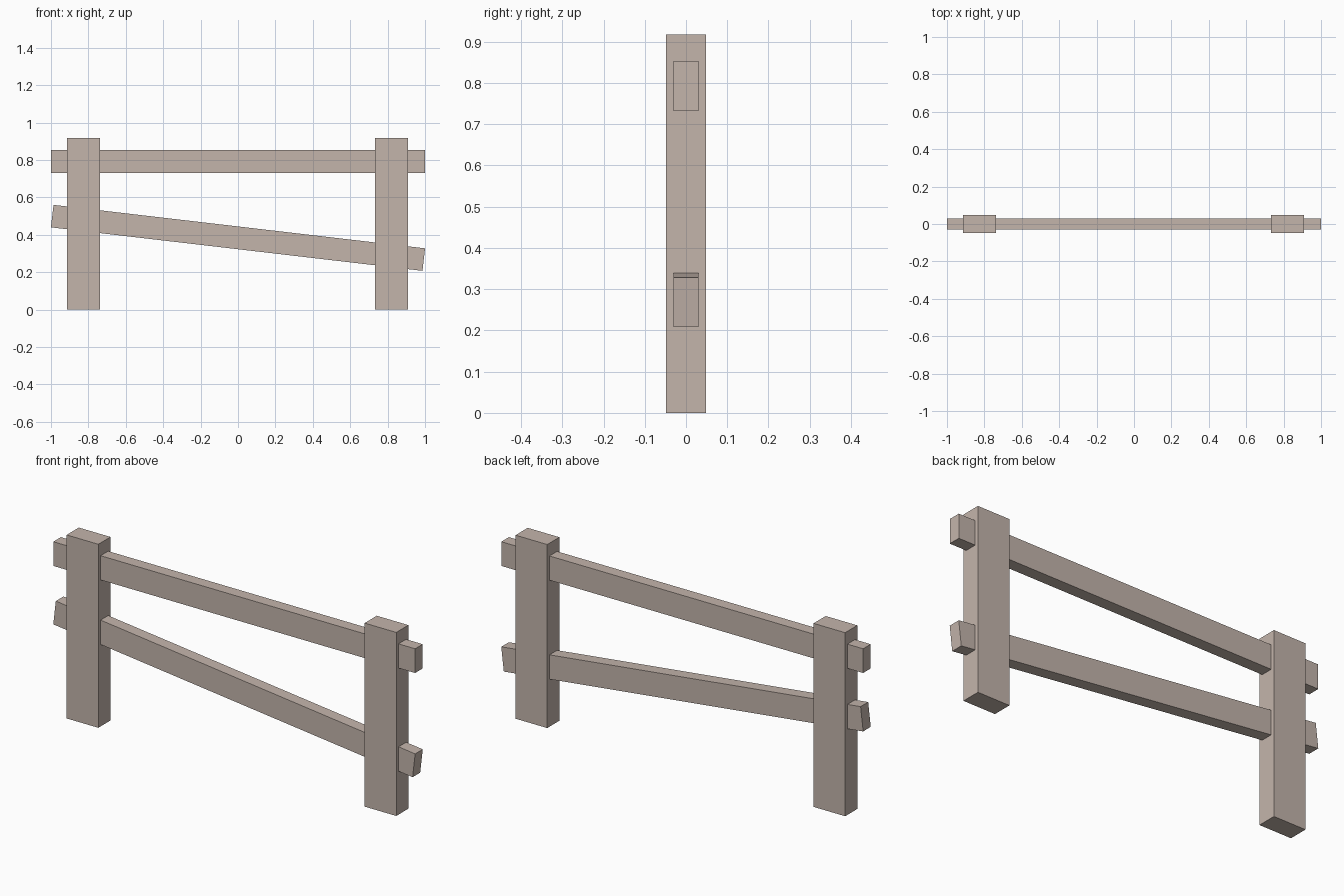
import bpy, bmesh, math
from mathutils import Matrix

if "Cube" in bpy.data.objects:
    bpy.data.objects.remove(bpy.data.objects["Cube"])

wood = bpy.data.materials.new("weathered_wood")
wood.diffuse_color = (0.55, 0.46, 0.41, 1)
wood.use_nodes = True
wood.node_tree.nodes["Principled BSDF"].inputs["Base Color"].default_value = wood.diffuse_color


def beam(name, centre, size, tilt=0.0):
    """Box with real dimensions, tilted about the y axis."""
    bm = bmesh.new()
    bmesh.ops.create_cube(bm, size=1, matrix=Matrix.Diagonal((*size, 1)))
    mesh = bpy.data.meshes.new(name)
    bm.to_mesh(mesh)
    bm.free()
    mesh.materials.append(wood)
    obj = bpy.data.objects.new(name, mesh)
    obj.location = centre
    obj.rotation_euler.y = tilt
    bpy.context.collection.objects.link(obj)
    return obj


# Upright posts
for name, x in (("left_post", -0.826), ("right_post", 0.821)):
    beam(name, (x, 0, 0.4585), (0.175, 0.096, 0.917))

# Level top rail, and lower rail that has slipped down to the right
beam("top_rail", (0, 0, 0.7925), (2.0, 0.06, 0.121))
beam("slanted_rail", (0, 0, 0.384), (2.0, 0.06, 0.121), math.radians(6.67))
